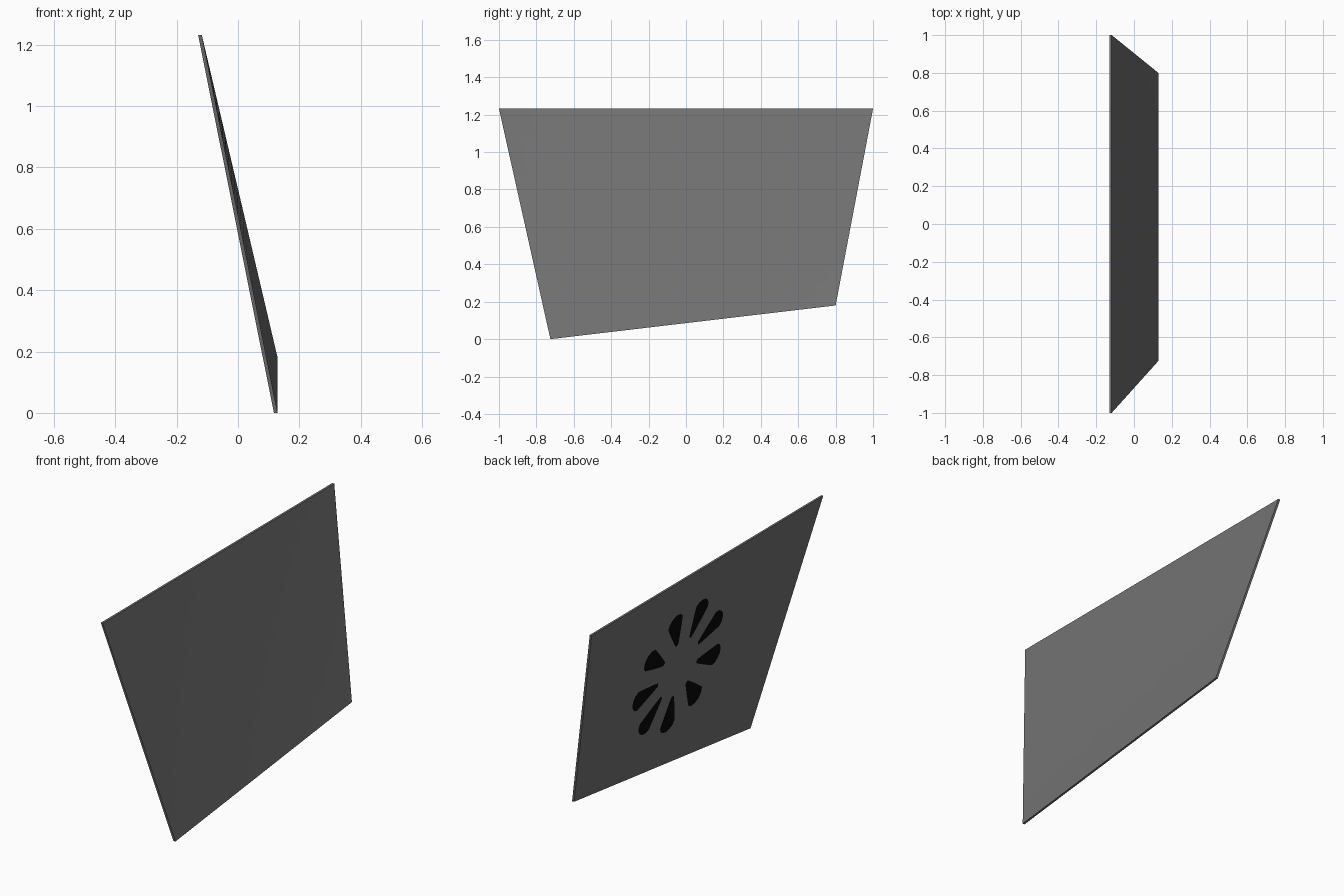
import bpy, bmesh, math
from mathutils import Vector

if "Cube" in bpy.data.objects:
    bpy.data.objects.remove(bpy.data.objects["Cube"])

def material(name, c):
    m = bpy.data.materials.new(name)
    m.diffuse_color = (c, c, c, 1)
    m.use_nodes = True
    m.node_tree.nodes["Principled BSDF"].inputs["Base Color"].default_value = m.diffuse_color
    return m

grey = material("dark grey", 0.17)
black = material("black", 0.002)

# Corners of the underside (-x face) of the warped, leaning panel
TL, TR = Vector((-0.13, -1, 1.232)), Vector((-0.13, 1, 1.232))
BL, BR = Vector((0.117, -0.725, 0.0)), Vector((0.117, 0.80, 0.18))
THICK = 0.012

def surf(u, v):
    return TL.lerp(TR, u).lerp(BL.lerp(BR, u), v)

def on_panel(y, z):
    """Point of the warped surface at a given y, z."""
    u = v = 0.5
    for _ in range(8):
        b = BL.lerp(BR, u)
        v = (TL.z - z) / (TL.z - b.z)
        lo, hi = TL.lerp(BL, v).y, TR.lerp(BR, v).y
        u = (y - lo) / (hi - lo)
    return surf(u, v)

def make(name, bm, mat):
    me = bpy.data.meshes.new(name)
    bm.to_mesh(me)
    bm.free()
    me.materials.append(mat)
    ob = bpy.data.objects.new(name, me)
    bpy.context.collection.objects.link(ob)
    return ob

def grid_faces(bm, rows):
    for a, b in zip(rows, rows[1:]):
        for i in range(len(a) - 1):
            bm.faces.new((a[i], a[i + 1], b[i + 1], b[i]))

# Panel: surface grid extruded sideways into a closed thin slab
N = 24
bm = bmesh.new()
grid_faces(bm, [[bm.verts.new(surf(i / N, j / N)) for i in range(N + 1)] for j in range(N + 1)])
ext = bmesh.ops.extrude_face_region(bm, geom=bm.faces[:], use_keep_orig=True)
for g in ext["geom"]:
    if isinstance(g, bmesh.types.BMVert):
        g.co.x += THICK
bmesh.ops.recalc_face_normals(bm, faces=bm.faces[:])
make("panel", bm, grey)

# Ring of nine tapered petals painted on the -x face
CY, CZ, R0, R1 = 0.08, 0.67, 0.165, 0.375
bm = bmesh.new()
for k in range(9):
    a = math.radians(29 + 40 * k)
    rows = []
    for j in range(9):
        t = j / 8
        half = 0.010 + 0.056 * t ** 0.9
        if j == 8:
            half *= 0.72
        row = []
        for i in range(5):
            s = i / 2 - 1
            r = R0 + (R1 - R0) * t - 0.02 * t * s * s
            y = CY + r * math.cos(a) - s * half * math.sin(a)
            z = CZ + r * math.sin(a) + s * half * math.cos(a)
            p = on_panel(y, z)
            p.x -= 0.002
            row.append(bm.verts.new(p))
        rows.append(row)
    grid_faces(bm, rows)
# face outward, away from the panel
bm.normal_update()
bmesh.ops.reverse_faces(bm, faces=[f for f in bm.faces if f.normal.x > 0])
make("petal_marks", bm, black)
